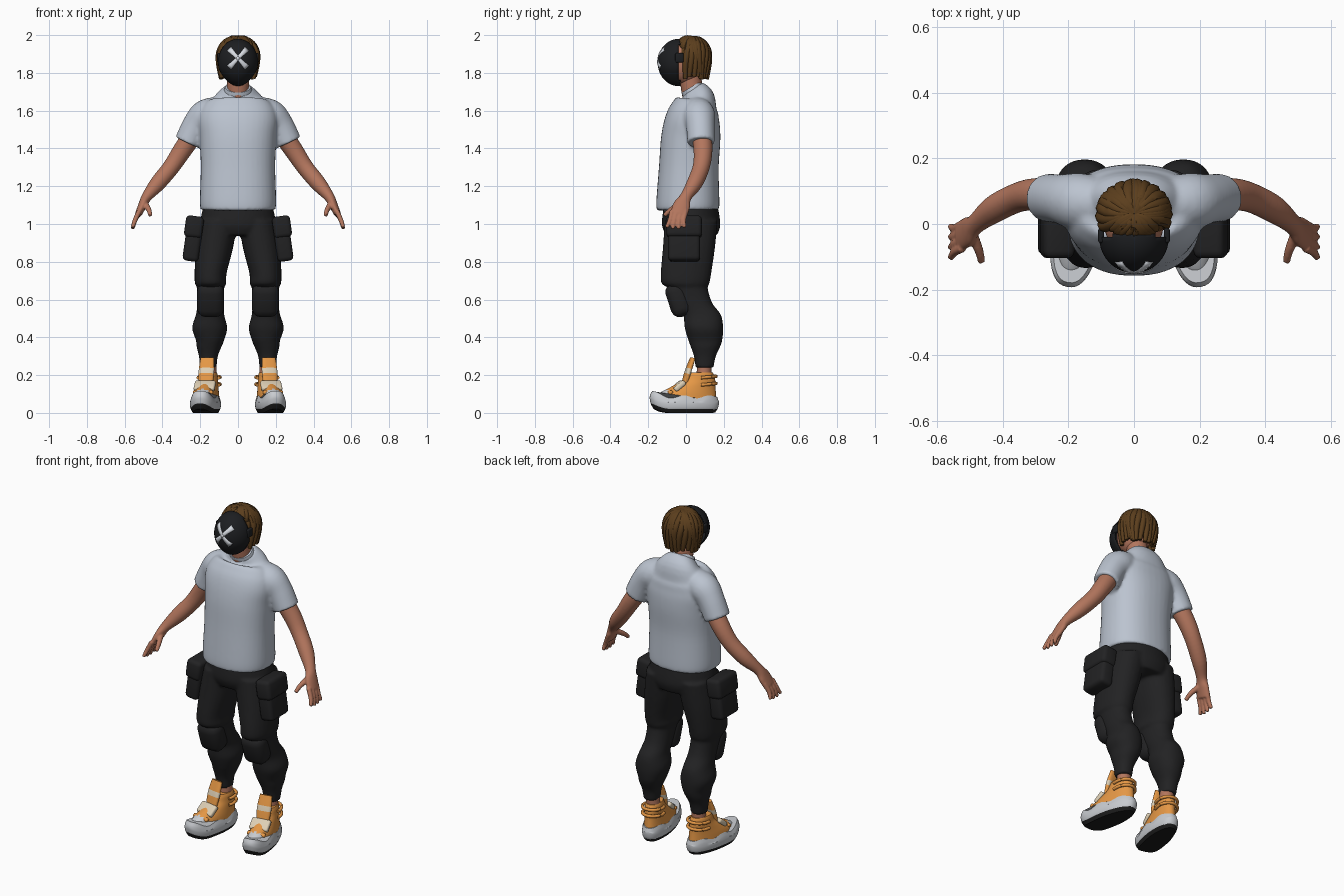
import bpy, bmesh, random
from math import sin, cos, pi, radians, sqrt
from mathutils import Matrix, Vector, Euler

if "Cube" in bpy.data.objects:
    bpy.data.objects.remove(bpy.data.objects["Cube"])
random.seed(4)


def material(name, *rgb):
    m = bpy.data.materials.new(name)
    m.use_nodes = True
    m.diffuse_color = (*rgb, 1)
    bsdf = next(n for n in m.node_tree.nodes if n.type == 'BSDF_PRINCIPLED')
    bsdf.inputs["Base Color"].default_value = (*rgb, 1)
    return m


SKIN = material("skin", .45, .18, .11)
SHIRT = material("pale_grey_cloth", .5, .55, .63)
PANTS = material("black_cloth", .016, .016, .017)
MASK = material("mask_black", .012, .013, .015)
MARK = material("mark_white", .68, .71, .76)
HAIR = material("brown_hair", .105, .048, .012)
ORANGE = material("orange_fabric", .78, .31, .06)
CREAM = material("cream_strap", .72, .62, .46)
SOLE = material("sole_grey", .58, .6, .63)
RUBBER = material("black_rubber", .012, .012, .012)


def spline(pts, steps):
    """Smoothly interpolate stations given as tuples."""
    q = [pts[0], *pts, pts[-1]]
    out = []
    for i in range(len(pts) - 1):
        for k in range(steps):
            t = k / steps
            out.append([.5 * (2*b + (c-a)*t + (2*a-5*b+4*c-d)*t*t + (3*b-a-3*c+d)*t**3)
                        for a, b, c, d in zip(*q[i:i+4])])
    return out + [list(pts[-1])]


def loft(bm, stations, n=24, steps=5, p=2, flat=False):
    """Skin elliptical rings along stations (x, y, z, width radius, depth radius)."""
    st = spline([s if len(s) == 5 else (*s, s[3]) for s in stations], steps)
    rings = []
    for i, s in enumerate(st):
        t = Vector(st[min(i+1, len(st)-1)][:3]) - Vector(st[max(i-1, 0)][:3])
        t = Vector((0, 0, 1)) if flat else t.normalized()
        v = Vector((0, 1, 0)) if abs(t.y) < .9 else Vector((0, 0, 1))
        v = (v - t * v.dot(t)).normalized()
        u = v.cross(t)
        ring = []
        for k in range(n):
            c, d = cos(2*pi*k/n), sin(2*pi*k/n)
            c, d = (abs(w)**(2/p) * (1 if w > 0 else -1) for w in (c, d))
            ring.append(bm.verts.new(Vector(s[:3]) + u*c*s[3] + v*d*s[4]))
        rings.append(ring)
    for a, b in zip(rings, rings[1:]):
        for k in range(n):
            bm.faces.new((a[k-1], a[k], b[k], b[k-1]))
    bm.faces.new(rings[0])
    bm.faces.new(rings[-1])


def finish(bm, name, *mats, paint=None, warp=None, matrix=None, voxel=0, thick=0):
    """Turn a bmesh into a shaded object."""
    if warp:
        for v in bm.verts:
            v.co = warp(v.co)
    if paint:
        for f in bm.faces:
            f.material_index = paint(f.calc_center_median())
    if matrix:
        bm.transform(matrix)
    bmesh.ops.recalc_face_normals(bm, faces=bm.faces)
    me = bpy.data.meshes.new(name)
    bm.to_mesh(me)
    bm.free()
    ob = bpy.data.objects.new(name, me)
    bpy.context.collection.objects.link(ob)
    for m in mats:
        me.materials.append(m)
    if voxel:
        r = ob.modifiers.new("blend", 'REMESH')
        r.mode, r.voxel_size, r.use_smooth_shade = 'VOXEL', voxel, True
        ob.modifiers.new("soften", 'SMOOTH').iterations = 4
    if thick:
        ob.modifiers.new("thickness", 'SOLIDIFY').thickness = thick
    bpy.ops.object.select_all(action='DESELECT')
    ob.select_set(True)
    bpy.context.view_layer.objects.active = ob
    bpy.ops.object.shade_smooth_by_angle(angle=radians(45))
    return ob


def tube(name, stations, mat, **kw):
    opts = {k: kw.pop(k) for k in ("n", "steps", "p", "flat") if k in kw}
    bm = bmesh.new()
    loft(bm, stations, **opts)
    return finish(bm, name, *(mat if isinstance(mat, tuple) else (mat,)), **kw)


def box(name, loc, size, mat, rot=(0, 0, 0), bevel=.015, matrix=Matrix()):
    bm = bmesh.new()
    bmesh.ops.create_cube(bm, size=1, matrix=Matrix.Diagonal((*size, 1)))
    bmesh.ops.bevel(bm, geom=bm.edges[:], offset=bevel, segments=3, profile=.5, affect='EDGES')
    turn = Euler([radians(a) for a in rot]).to_matrix().to_4x4()
    return finish(bm, name, mat, matrix=matrix @ Matrix.Translation(loc) @ turn)


def ball(loc, radii):
    bm = bmesh.new()
    bmesh.ops.create_uvsphere(bm, u_segments=40, v_segments=28, radius=1,
                              matrix=Matrix.Translation(loc) @ Matrix.Diagonal((*radii, 1)))
    return bm


def trim(bm, rule):
    bmesh.ops.delete(bm, geom=[v for v in bm.verts if rule(v.co)], context='VERTS')


def flip(stations, s):
    return [(q[0] * s, *q[1:]) for q in stations]


# Shirt: torso blended with two short sleeves
bm = bmesh.new()
loft(bm, [(0, .01, 1.075, .197, .165), (0, .01, 1.12, .202, .167), (0, .015, 1.3, .197, .158),
          (0, .025, 1.45, .203, .157), (0, .035, 1.55, .212, .145), (0, .05, 1.62, .19, .122),
          (0, .06, 1.67, .13, .09), (0, .035, 1.715, .072, .062)], n=40, p=2.3)
sleeve = [(.1, .06, 1.595, .08), (.17, .068, 1.572, .087), (.22, .076, 1.52, .076), (.265, .08, 1.43, .073)]
for s in (1, -1):
    loft(bm, flip(sleeve, s))
finish(bm, "shirt", SHIRT, voxel=.009)

# Collar band
tube("collar", [(0, .047, 1.69, .078, .066), (0, .035, 1.71, .074, .063), (0, .026, 1.725, .068, .058)], SHIRT)

# Trousers: hips blended with two baggy legs
bm = bmesh.new()
loft(bm, [(0, .025, 1.11, .18, .14), (0, .027, 1.0, .2, .155), (0, .03, .94, .17, .135)], n=40, flat=True)
leg = [(.1, .028, 1.02, .1, .14), (.125, .015, .87, .098, .138), (.145, 0, .74, .085, .134),
       (.145, -.003, .685, .083, .127), (.145, .01, .66, .072, .105), (.145, .045, .58, .07, .095),
       (.148, .085, .52, .075, .1), (.15, .095, .45, .093, .102), (.148, .102, .385, .075, .09),
       (.153, .103, .35, .066, .078), (.157, .1, .3, .05, .058), (.157, .098, .24, .044, .048)]
for s in (1, -1):
    loft(bm, flip(leg, s), flat=True, p=2.2)
finish(bm, "trousers", PANTS, voxel=.009)

# Neck and head
tube("neck", [(0, .06, 1.62, .065), (0, .035, 1.7, .058), (0, .02, 1.8, .058)], SKIN)
finish(ball((0, 0, 1.855), (.09, .098, .118)), "head", SKIN)

# Mask: front shell, narrowed toward the chin
MC, MR = Vector((0, -.04, 1.855)), Vector((.106, .11, .125))


def chin(co):
    return Vector((co.x * (1 - 2 * max(0, 1.82 - co.z)), co.y, co.z))


bm = ball(MC, MR)
trim(bm, lambda c: c.y > MC.y + .012)
finish(bm, "mask", MASK, warp=chin, thick=.006)

# Crossed stripes lying on the mask
bm = bmesh.new()
for s in (1, -1):
    rows = []
    for i in range(11):
        t = i / 5 - 1
        w = .009 + .006 * t * t
        row = []
        for e in (-1, 0, 1):
            x, z = s * (t * .048 + e * w * .75), 1.878 + t * .05 - e * w * .75
            r = 1 - (x / MR.x)**2 - ((z - MC.z) / MR.z)**2
            row.append(bm.verts.new((x, MC.y - MR.y * sqrt(r) - .003, z)))
        rows.append(row)
    for a, b in zip(rows, rows[1:]):
        for k in (0, 1):
            bm.faces.new((a[k], a[k+1], b[k+1], b[k]))
finish(bm, "mask_cross", MARK, thick=.003)

# Hair: cap plus tapered locks falling from the crown
HC, HR = Vector((0, .03, 1.885)), Vector((.1, .09, .1))
bm = ball(HC, HR)
trim(bm, lambda c: c.z < 1.875 and c.y < .035)
finish(bm, "hair_cap", HAIR)
bm = bmesh.new()
count = 30
for i in range(count):
    ang = 2 * pi * i / count
    back = (1 + cos(ang)) / 2
    low = 1.765 + .02 * random.random() if back > .3 else 1.9 + .04 * (1 - back)
    lock = []
    for k in range(6):
        f = k / 5
        z = HC.z + HR.z - f * f * (HC.z + HR.z - low)
        h = min(1, max(0, (z - HC.z) / HR.z))
        out = sqrt(1 - h * h) * (1 - .1 * max(0, f - .8) * 5)
        a = ang + .12 * sin(f * 5 + i)
        r = .007 + .013 * sin(pi * min(1, f * .8 + .1))
        lock.append((HR.x * out * sin(a), HC.y + HR.y * out * cos(a), z, r))
    loft(bm, lock, n=8, steps=3)
finish(bm, "hair_locks", HAIR)

for s, side in ((1, "left"), (-1, "right")):
    # Arm with palm, thumb and four fingers
    bm = bmesh.new()
    loft(bm, flip([(.22, .08, 1.5, .054), (.295, .09, 1.39, .05), (.355, .08, 1.3, .045),
                   (.425, .045, 1.215, .042), (.482, 0, 1.145, .028, .031),
                   (.505, -.022, 1.1, .023, .045), (.528, -.038, 1.05, .018, .046)], s))
    for i in range(4):
        y, drop = -.073 + .024 * i, .008 * abs(i - 1.5)
        loft(bm, flip([(.522, y, 1.07, .014), (.545, y - .012, 1.02, .013),
                       (.558, y - .03 + .008 * i, .97 + drop, .01)], s), n=12)
    loft(bm, flip([(.495, -.025, 1.11, .018), (.472, -.08, 1.075, .014), (.464, -.115, 1.045, .011)], s), n=12)
    finish(bm, side + "_arm", SKIN, voxel=.005)

    # Cargo pocket with flap
    tilt = (0, -8 * s, 0)
    box(side + "_pocket", (.238*s, -.01, .915), (.085, .17, .225), PANTS, tilt, .022)
    box(side + "_pocket_flap", (.233*s, -.01, .985), (.096, .188, .115), PANTS, tilt, .022)

    # Knee pad and mask strap mount
    box(side + "_knee_pad", (.145*s, -.038, .6), (.142, .115, .185), PANTS, (18, 0, 0), .045)
    box(side + "_mask_mount", (.1*s, -.035, 1.88), (.018, .045, .05), MASK, (0, 0, 0), .007)

    # Shoe, built around the ankle with toes turned out
    M = Matrix.Translation((.155*s, .08, 0)) @ Matrix.Rotation(radians(10*s), 4, 'Z')

    def last(co):
        rise = 3 * max(0, -co.y - .17)**2 + 4 * max(0, co.y - .05)**2
        wave = .008 * sin(co.y * 45) if co.z > .06 else 0
        return Vector((co.x * (1 - .9 * max(0, co.y + .06)), co.y, co.z + rise + wave))

    tube(side + "_sole", [(0, -.09, 0, .06, .165), (0, -.09, .015, .068, .177), (0, -.09, .03, .074, .183),
                          (0, -.09, .055, .075, .185), (0, -.088, .085, .066, .174)],
         (SOLE, RUBBER), n=48, flat=True, p=2.4, warp=last, matrix=M,
         paint=lambda c: 1 if c.z - 3 * max(0, -c.y - .17)**2 < .02 else 0)
    tube(side + "_shoe_upper", [(0, -.088, .06, .068, .172), (0, -.075, .1, .063, .155),
                                (0, -.045, .135, .056, .122), (0, -.012, .17, .05, .088),
                                (0, -.004, .2, .047, .073), (0, -.004, .215, .042, .066)],
         (ORANGE, SOLE), n=48, flat=True, matrix=M, paint=lambda c: 1 if c.y < -.185 else 0)
    tube(side + "_tongue", [(0, -.088, .16, .038, .014), (0, -.07, .22, .042, .015), (0, -.045, .29, .036, .012)],
         (ORANGE, CREAM), p=2.8, matrix=M, paint=lambda c: 1 if .205 < c.z < .235 else 0)
    box(side + "_instep_strap", (0, -.122, .142), (.112, .07, .028), CREAM, (40, 0, 0), .01, M)
    box(side + "_toe_strap", (0, -.172, .108), (.108, .025, .02), ORANGE, (32, 0, 0), .008, M)
    for z in (.15, .188):
        heel = [(.058*sin(a), .012 + .068*cos(a), z + .006*cos(a), .009)
                for a in [(k / 4 - 1) * 1.9 for k in range(9)]]
        tube(side + "_heel_loop", heel, ORANGE, n=10, matrix=M)
    tube(side + "_ankle", [(0, .015, .18, .04), (0, .018, .28, .038)], SKIN, matrix=M)
